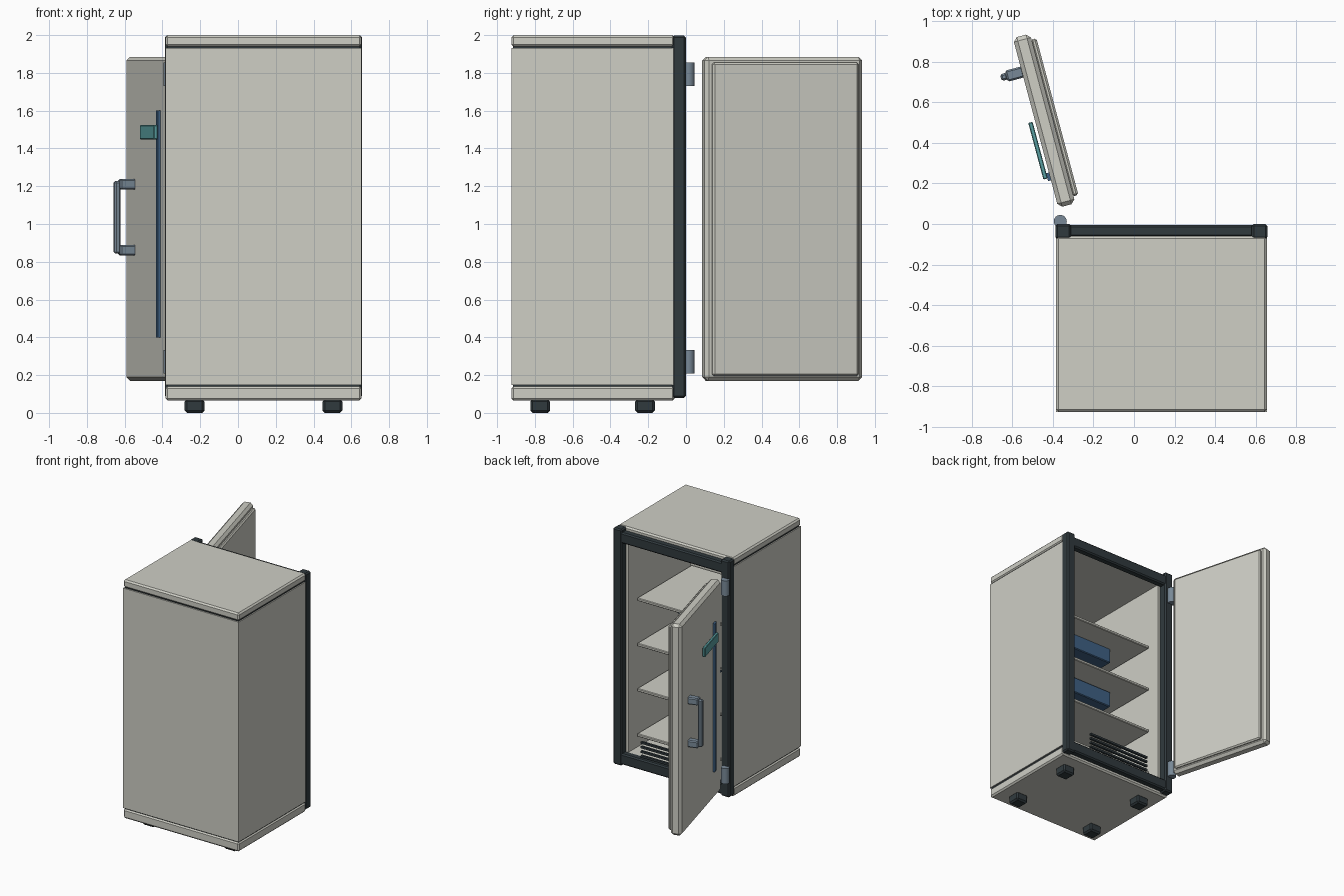
import bpy, bmesh
from math import radians
from mathutils import Matrix, Vector

if "Cube" in bpy.data.objects:
    bpy.data.objects.remove(bpy.data.objects["Cube"])

CX = 0.135                                   # cabinet centre line
HINGE = Vector((-0.365, 0.02, 0))
DOOR = Matrix.Translation(HINGE) @ Matrix.Rotation(radians(105), 4, 'Z')


def material(name, rgb):
    m = bpy.data.materials.new(name)
    m.diffuse_color = (*rgb, 1)
    m.use_nodes = True
    m.node_tree.nodes["Principled BSDF"].inputs["Base Color"].default_value = m.diffuse_color
    return m


CREAM = material("warm_grey", (0.62, 0.62, 0.56))
DARK = material("dark_trim", (0.03, 0.042, 0.048))
STEEL = material("blue_steel", (0.19, 0.25, 0.31))
BLUE = material("blue", (0.05, 0.12, 0.23))
TEAL = material("teal", (0.10, 0.35, 0.36))


def finish(bm, name, mat, matrix=None):
    if matrix:
        bm.transform(matrix)
    bmesh.ops.recalc_face_normals(bm, faces=bm.faces)
    me = bpy.data.meshes.new(name)
    bm.to_mesh(me)
    bm.free()
    me.materials.append(mat)
    ob = bpy.data.objects.new(name, me)
    bpy.context.collection.objects.link(ob)
    return ob


def cube(x, y, z):
    bm = bmesh.new()
    bmesh.ops.create_cube(bm, size=1)
    for v in bm.verts:
        v.co = Vector([(a + b) / 2 + c * (b - a) for (a, b), c in zip((x, y, z), v.co)])
    return bm


def box(name, x, y, z, mat, bevel=0.0, matrix=None):
    bm = cube(x, y, z)
    if bevel:
        bmesh.ops.bevel(bm, geom=bm.edges[:], offset=bevel, segments=1, affect='EDGES')
    return finish(bm, name, mat, matrix)


def span(half):
    return (CX - half, CX + half)


# Cabinet shell: block with the rear-facing side inset and pushed in
bm = cube(span(0.519), (-0.925, -0.06), (0.148, 1.932))
front = max(bm.faces, key=lambda f: f.calc_center_median().y)
bmesh.ops.inset_region(bm, faces=[front], thickness=0.03)
for v in front.verts:
    v.co.x = CX + (0.425 if v.co.x > CX else -0.425)
    v.co.z = 1.9 if v.co.z > 1 else 0.175
inner = bmesh.ops.extrude_discrete_faces(bm, faces=[front])["faces"][0]
for v in inner.verts:
    v.co.y = -0.86
finish(bm, "cabinet_shell", CREAM)

# Top and base caps with recessed seams
box("top_cap", span(0.519), (-0.925, -0.06), (1.938, 2.0), CREAM, 0.012)
box("base_cap", span(0.519), (-0.925, -0.06), (0.065, 0.142), CREAM, 0.012)
for n, z in (("upper_seam", 1.935), ("lower_seam", 0.145)):
    box(n, span(0.51), (-0.915, -0.065), (z - 0.006, z + 0.006), DARK)

# Dark door frame
for side, n in ((-1, "left"), (1, "right")):
    xs = sorted((CX + side * 0.445, CX + side * 0.522))
    box(n + "_frame_post", xs, (-0.074, 0), (0.08, 1.997), DARK, 0.01)
box("top_frame_rail", span(0.46), (-0.065, -0.005), (1.885, 1.972), DARK, 0.01)
box("bottom_frame_rail", span(0.46), (-0.065, -0.005), (0.09, 0.178), DARK, 0.01)

# Shelves
for i in range(4):
    z = 0.285 + i * 0.367
    box(f"shelf_{i + 1}", span(0.41), (-0.85, -0.15), (z - 0.012, z + 0.012), CREAM, 0.005)

# Hanging drawers
for i, z in enumerate((0.87, 1.255)):
    box(f"drawer_{i + 1}", (-0.06, 0.33), (-0.72, -0.35), (z, z + 0.13), BLUE, 0.006)

# Vent slats
for i in range(4):
    z = 0.2 + i * 0.037
    box(f"vent_slat_{i + 1}", span(0.28), (-0.03, -0.012), (z - 0.008, z + 0.008), DARK)

# Feet
for i, x in enumerate((-0.23, 0.5)):
    for j, y in enumerate((-0.772, -0.217)):
        box(f"foot_{i}{j}", (x - 0.052, x + 0.052), (y - 0.052, y + 0.052),
            (0, 0.072), DARK, 0.012)

# Hinge barrels
for n, z in (("lower_hinge", 0.27), ("upper_hinge", 1.793)):
    bm = bmesh.new()
    bmesh.ops.create_cone(bm, cap_ends=True, segments=16, radius1=0.032, radius2=0.032,
                          depth=0.125, matrix=Matrix.Translation((-0.363, 0.013, z)))
    ob = finish(bm, n, STEEL)
    bpy.context.view_layer.objects.active = ob
    ob.select_set(True)
    bpy.ops.object.shade_smooth_by_angle()
    ob.select_set(False)

# Open door, modelled closed and swung about the hinge
box("door_panel", (0.06, 0.925), (-0.095, -0.008), (0.17, 1.885), CREAM, 0.02, DOOR)
box("door_liner", (0.095, 0.895), (-0.12, -0.09), (0.195, 1.855), CREAM, 0.01, DOOR)
box("door_strip", (0.2, 0.24), (-0.012, 0.007), (0.398, 1.602), BLUE, 0.0, DOOR)
box("door_flag", (0.213, 0.502), (0.005, 0.027), (1.448, 1.523), TEAL, 0.004, DOOR)

# Door handle
for n, z in (("lower", 0.862), ("upper", 1.21)):
    box(n + "_handle_post", (0.724, 0.78), (-0.015, 0.072), (z - 0.028, z + 0.028),
        STEEL, 0.008, DOOR)
box("handle_bar", (0.735, 0.769), (0.066, 0.1), (0.843, 1.227), STEEL, 0.009, DOOR)
